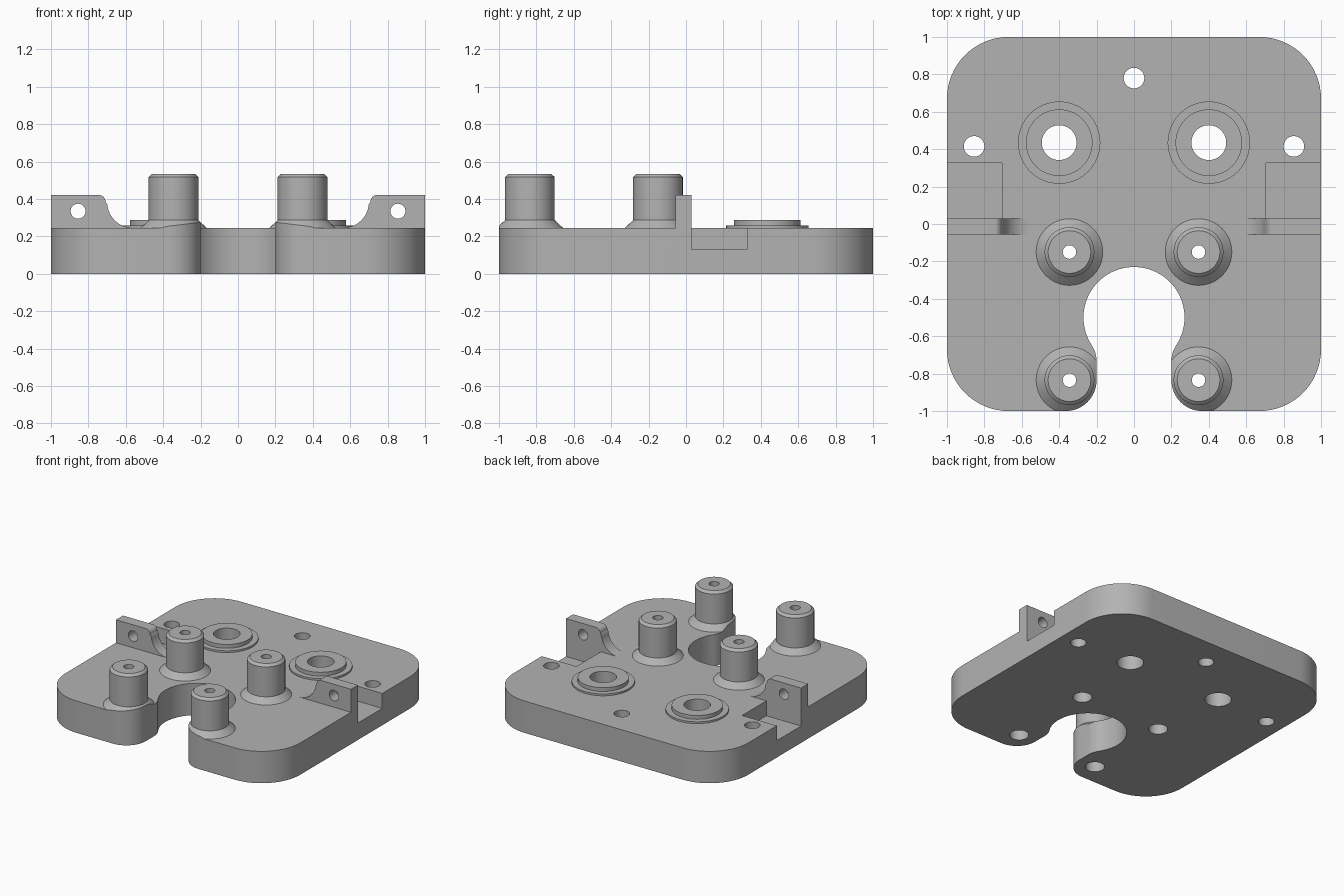
import bpy, bmesh, math

old = bpy.data.objects.get("Cube")
if old:
    bpy.data.objects.remove(old, do_unlink=True)

grey = bpy.data.materials.new("plain grey")
grey.use_nodes = True
grey.diffuse_color = (0.45, 0.45, 0.45, 1)
grey.node_tree.nodes["Principled BSDF"].inputs["Base Color"].default_value = (0.45, 0.45, 0.45, 1)

TOP = 0.245


def arc(cx, cy, r, a0, a1, n=16):
    angles = [math.radians(a0 + (a1 - a0) * i / n) for i in range(n + 1)]
    return [(cx + r * math.cos(a), cy + r * math.sin(a)) for a in angles]


def make(name, bm):
    bmesh.ops.remove_doubles(bm, verts=bm.verts, dist=1e-5)
    bmesh.ops.recalc_face_normals(bm, faces=bm.faces)
    mesh = bpy.data.meshes.new(name)
    bm.to_mesh(mesh)
    bm.free()
    mesh.materials.append(grey)
    ob = bpy.data.objects.new(name, mesh)
    bpy.context.collection.objects.link(ob)
    return ob


def add_prism(bm, points, depth):
    """Extrude a closed 3D outline along the depth vector."""
    face = bm.faces.new([bm.verts.new(p) for p in points])
    ext = bmesh.ops.extrude_face_region(bm, geom=[face], use_keep_orig=True)
    moved = [v for v in ext["geom"] if isinstance(v, bmesh.types.BMVert)]
    bmesh.ops.translate(bm, verts=moved, vec=depth)


def lathe(name, x, y, profile, n=64):
    """Revolve a closed (radius, height) profile about a vertical axis."""
    bm = bmesh.new()
    rings = []
    for i in range(n):
        a = math.tau * i / n
        rings.append([bm.verts.new((x + r * math.cos(a), y + r * math.sin(a), z))
                      for r, z in profile])
    m = len(profile)
    for i in range(n):
        p, q = rings[i], rings[(i + 1) % n]
        for j in range(m):
            k = (j + 1) % m
            bm.faces.new((p[j], q[j], q[k], p[k]))
    return make(name, bm)


def boolean(ob, cutter, operation):
    cutter.hide_render = True
    mod = ob.modifiers.new("cut", "BOOLEAN")
    mod.operation = operation
    mod.solver = "EXACT"
    mod.object = cutter
    bpy.context.view_layer.objects.active = ob
    bpy.ops.object.modifier_apply(modifier=mod.name)


def smooth(ob):
    bpy.ops.object.select_all(action="DESELECT")
    ob.select_set(True)
    bpy.context.view_layer.objects.active = ob
    bpy.ops.object.shade_smooth_by_angle(angle=math.radians(25))


# Plate outline: keyhole slot, blended neck, rounded mouth and outer corners
neck = 0.16
neck_y = -0.5 - math.sqrt((0.27 + neck) ** 2 - (0.2 + neck) ** 2)
turn = math.degrees(math.atan2(neck_y + 0.5, 0.2 + neck))
half = arc(0, -0.5, 0.27, 90, turn, 32)
half += arc(0.2 + neck, neck_y, neck, 180 + turn, 180, 10)[1:]
half += arc(0.365, -0.835, 0.165, 180, 270)
half += arc(0.67, -0.67, 0.33, 270, 360)
half += arc(0.67, 0.67, 0.33, 0, 90)
outline = half + [(-x, y) for x, y in reversed(half[1:])]


def outline_prism(name, height):
    bm = bmesh.new()
    add_prism(bm, [(x, y, 0) for x, y in outline], (0, 0, height))
    return make(name, bm)


plate = outline_prism("base_plate", TOP)
clip = outline_prism("outline_clip", 1)

posts = [(s * 0.345, y) for s in (1, -1) for y in (-0.15, -0.835)]
seats = [(s * 0.4, 0.435) for s in (1, -1)]
screws = [(0, 0.78), (0.855, 0.415), (-0.855, 0.415)]

# Holes and side pockets cut from the plate
bm = bmesh.new()
for spots, radius in ((posts, 0.067), (seats, 0.093), (screws, 0.055)):
    for x, y in spots:
        ring = arc(x, y, radius, 0, 360, 64)[:-1]
        add_prism(bm, [(px, py, -0.1) for px, py in ring], (0, 0, 0.5))
for s in (1, -1):
    box = [(0.705, 0.03), (1.1, 0.03), (1.1, 0.325), (0.705, 0.325)]
    add_prism(bm, [(s * x, y, 0.13) for x, y in box], (0, 0, 0.3))
holes = make("plate_cutter", bm)
boolean(plate, holes, "DIFFERENCE")
smooth(plate)

# Flared hollow posts, trimmed to the plate edge
for i, (x, y) in enumerate(posts):
    post = lathe(f"post_{i + 1}", x, y, [
        (0.067, TOP), (0.036, TOP), (0.036, 0.535), (0.114, 0.535),
        (0.133, 0.517), (0.133, 0.287), (0.178, TOP)])
    if y < -0.5:
        boolean(post, clip, "INTERSECT")
    smooth(post)

# Stepped ring seats
for i, (x, y) in enumerate(seats):
    smooth(lathe(f"ring_seat_{i + 1}", x, y, [
        (0.093, TOP), (0.093, 0.288), (0.178, 0.288), (0.178, 0.259),
        (0.22, 0.259), (0.22, TOP)]))

# Upright ears with a swept foot and a cross hole
ear_side = [(1, TOP), (1, 0.422)] + arc(0.745, 0.385, 0.037, 90, 180, 8)
ear_side += arc(0.56, 0.385, 0.14, 0, -90, 16)[1:]
ear_side = ear_side[:2] + [(x, z) for x, z in ear_side[2:]]
for s, side in ((1, "left"), (-1, "right")):
    bm = bmesh.new()
    add_prism(bm, [(s * x, -0.055, z) for x, z in ear_side], (0, 0.085, 0))
    ear = make(f"{side}_ear", bm)
    bm = bmesh.new()
    ring = arc(s * 0.855, 0.335, 0.04, 0, 360, 48)[:-1]
    add_prism(bm, [(x, -0.2, z) for x, z in ring], (0, 0.4, 0))
    drill = make(f"{side}_ear_cutter", bm)
    boolean(ear, drill, "DIFFERENCE")
    smooth(ear)
    bpy.data.objects.remove(drill, do_unlink=True)

for helper in (holes, clip):
    bpy.data.objects.remove(helper, do_unlink=True)
